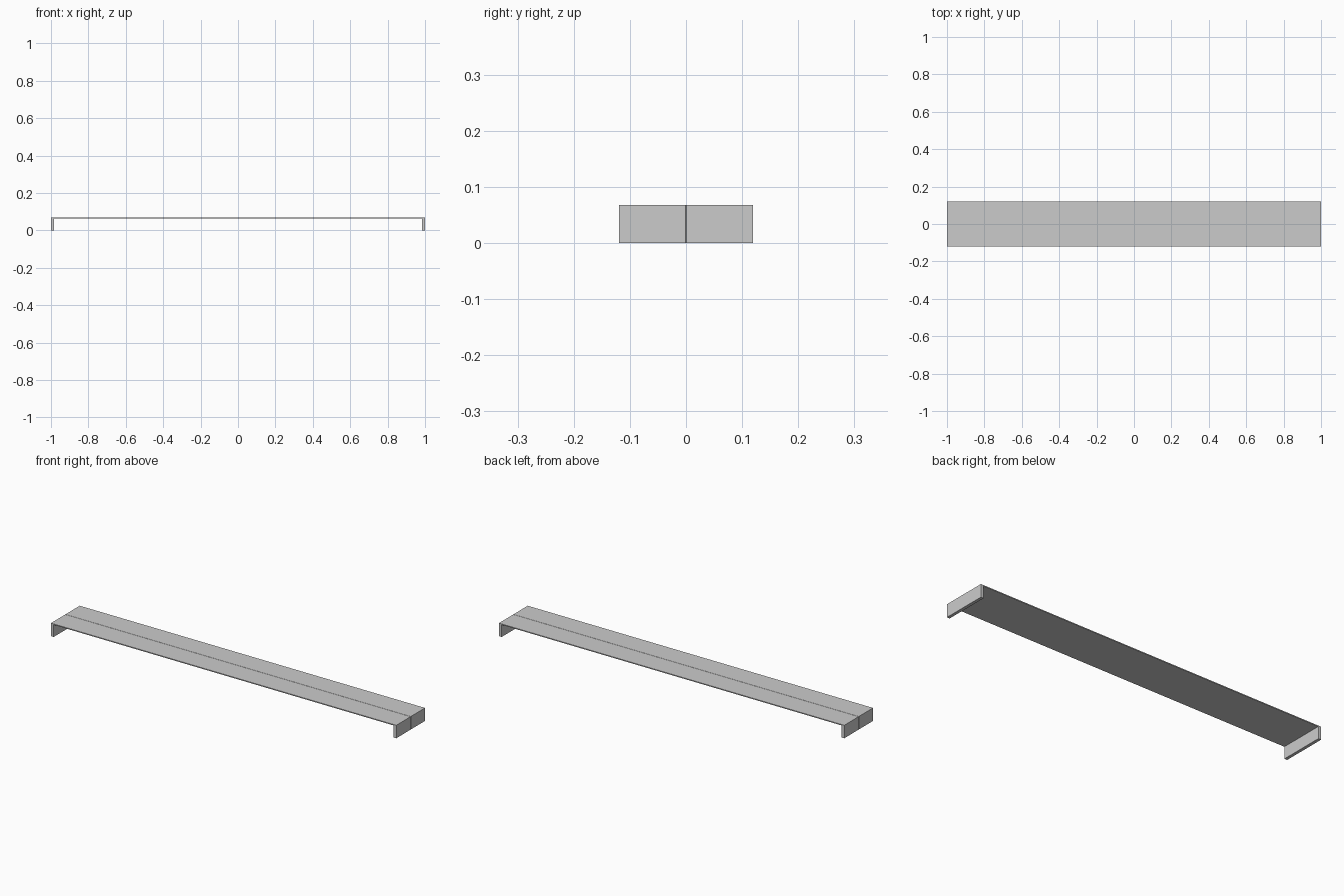
import bpy, bmesh

if "Cube" in bpy.data.objects:
    bpy.data.objects.remove(bpy.data.objects["Cube"])

HALF_LEN, HALF_DEPTH, HEIGHT = 1.0, 0.119, 0.068
BOARD, LEG, GROOVE = 0.005, 0.016, 0.001


def u_profile(inset):
    """Board with a leg at each end, seen from the front."""
    x, z = HALF_LEN - inset, HEIGHT - inset
    xi, zi = HALF_LEN - LEG, HEIGHT - BOARD
    return [(-x, 0), (-xi, 0), (-xi, zi), (xi, zi),
            (xi, 0), (x, 0), (x, z), (-x, z)]


def loft(name, stations):
    """Join front profiles placed along y into one closed solid."""
    bm = bmesh.new()
    rings = [[bm.verts.new((x, y, z)) for x, z in u_profile(inset)]
             for y, inset in stations]
    n = len(rings[0])
    for a, b in zip(rings, rings[1:]):
        for i in range(n):
            j = (i + 1) % n
            bm.faces.new((a[i], a[j], b[j], b[i]))
    # End caps: left leg, board, right leg
    for r in (rings[0], rings[-1]):
        for ids in ((0, 1, 2, 7), (7, 2, 3, 6), (3, 4, 5, 6)):
            bm.faces.new([r[i] for i in ids])
    bmesh.ops.recalc_face_normals(bm, faces=bm.faces)
    mesh = bpy.data.meshes.new(name)
    bm.to_mesh(mesh)
    bm.free()
    obj = bpy.data.objects.new(name, mesh)
    bpy.context.collection.objects.link(obj)
    return obj


# Low shelf with a fine seam running along the middle of its outer faces
loft("shelf_riser", [(-HALF_DEPTH, 0), (-GROOVE, 0), (0, GROOVE),
                     (GROOVE, 0), (HALF_DEPTH, 0)])
